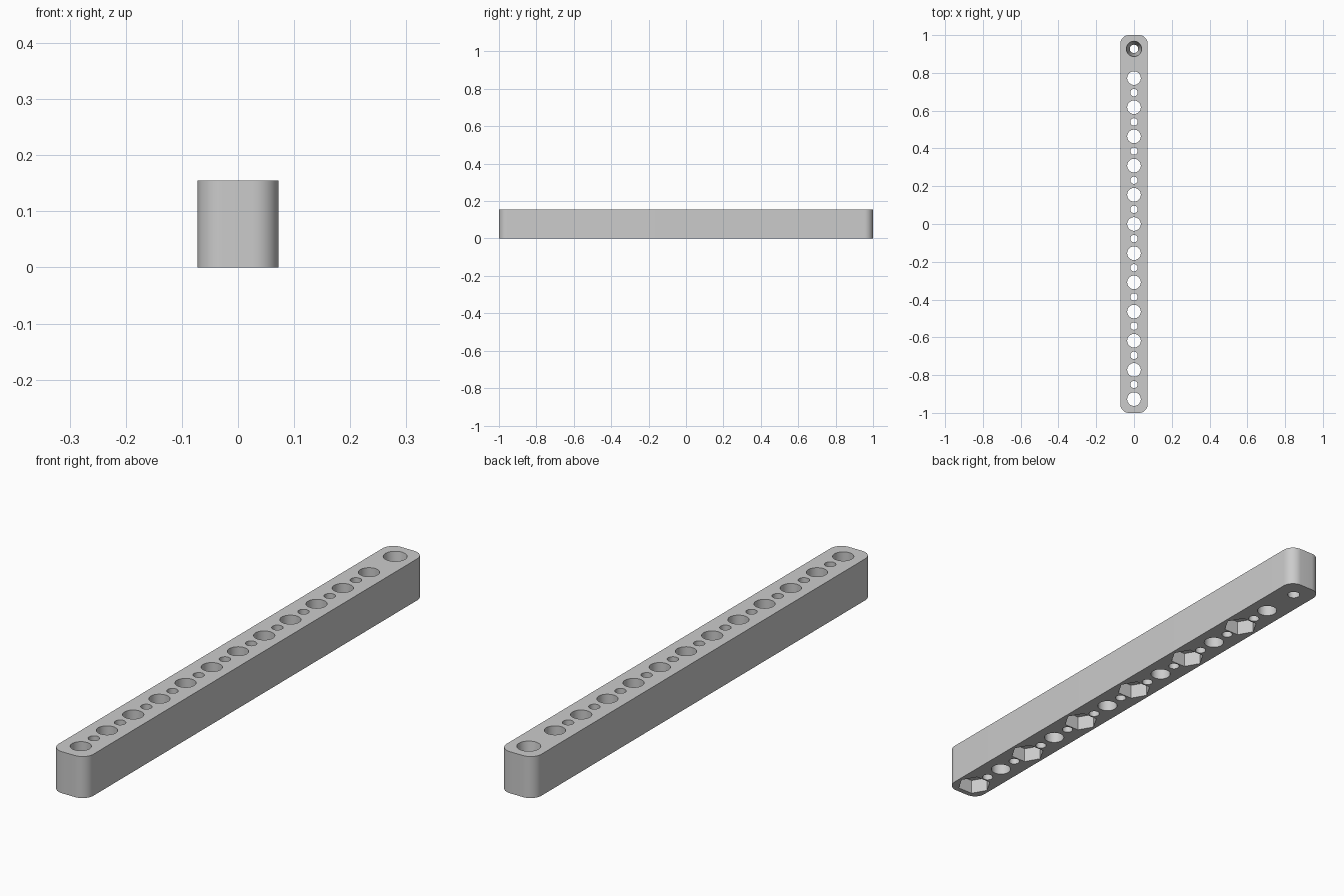
import bpy, bmesh, math
from mathutils import Matrix

if "Cube" in bpy.data.objects:
    bpy.data.objects.remove(bpy.data.objects["Cube"], do_unlink=True)

PITCH, HALF_W, HEIGHT, CORNER = 0.1545, 0.072, 0.155, 0.045

grey = bpy.data.materials.new("light grey plastic")
grey.use_nodes = True
colour = (0.6, 0.6, 0.6, 1)
grey.diffuse_color = colour
grey.node_tree.nodes["Principled BSDF"].inputs["Base Color"].default_value = colour


def make_object(name, bm):
    mesh = bpy.data.meshes.new(name)
    bmesh.ops.recalc_face_normals(bm, faces=bm.faces)
    bm.to_mesh(mesh)
    bm.free()
    mesh.materials.append(grey)
    obj = bpy.data.objects.new(name, mesh)
    bpy.context.collection.objects.link(obj)
    return obj


def add_plug(bm, y, z0, z1, r0, r1, sides):
    bmesh.ops.create_cone(bm, cap_ends=True, segments=sides, radius1=r0, radius2=r1,
                          depth=z1 - z0, matrix=Matrix.Translation((0, y, (z0 + z1) / 2)))


def hole_y(i):
    return (i - 6) * PITCH


# Beam body: rounded rectangle, extruded upwards
bm = bmesh.new()
outline = []
for k, (sx, sy) in enumerate([(1, 1), (-1, 1), (-1, -1), (1, -1)]):
    for s in range(13):
        a = math.radians(90 * k + 90 * s / 12)
        outline.append(bm.verts.new((sx * (HALF_W - CORNER) + CORNER * math.cos(a),
                                     sy * (1 - CORNER) + CORNER * math.sin(a), 0)))
base = bm.faces.new(outline)
top = bmesh.ops.extrude_face_region(bm, geom=[base])["geom"]
bmesh.ops.translate(bm, vec=(0, 0, HEIGHT),
                    verts=[v for v in top if isinstance(v, bmesh.types.BMVert)])
beam = make_object("perforated_beam", bm)

# Through holes: large ones, small ones between, and a tapered one at the back
bm = bmesh.new()
low, high = -0.02, HEIGHT + 0.02
for i in range(12):
    add_plug(bm, hole_y(i), low, high, 0.036, 0.036, 48)
    if i < 11:
        add_plug(bm, hole_y(i + 0.5), low, high, 0.0195, 0.0195, 32)
add_plug(bm, hole_y(12), low, high, 0.02, 0.043, 48)
holes = make_object("hole_cutter", bm)

# Hexagonal nut pockets underneath every other large hole
bm = bmesh.new()
for i in range(0, 12, 2):
    add_plug(bm, hole_y(i), low, 0.055, 0.0615, 0.0615, 6)
pockets = make_object("nut_pocket_cutter", bm)
# Turn each hexagon so that its corners point sideways
for v in pockets.data.vertices:
    y = hole_y(2 * round((v.co.y / PITCH + 6) / 2))
    a = round((math.atan2(v.co.y - y, v.co.x) - math.pi / 6) / (math.pi / 3)) * math.pi / 3
    v.co.x, v.co.y = 0.0615 * math.cos(a), y + 0.0615 * math.sin(a)

# Cut the holes and pockets
bpy.context.view_layer.objects.active = beam
for cutter in (holes, pockets):
    cutter.hide_render = True
    mod = beam.modifiers.new("cut", "BOOLEAN")
    mod.operation, mod.solver, mod.object = "DIFFERENCE", "EXACT", cutter
    bpy.ops.object.modifier_apply(modifier=mod.name)
    bpy.data.objects.remove(cutter, do_unlink=True)

# Smooth round walls with crisp rims
bpy.ops.object.select_all(action="DESELECT")
beam.select_set(True)
bpy.ops.object.shade_smooth_by_angle(angle=math.radians(30))
